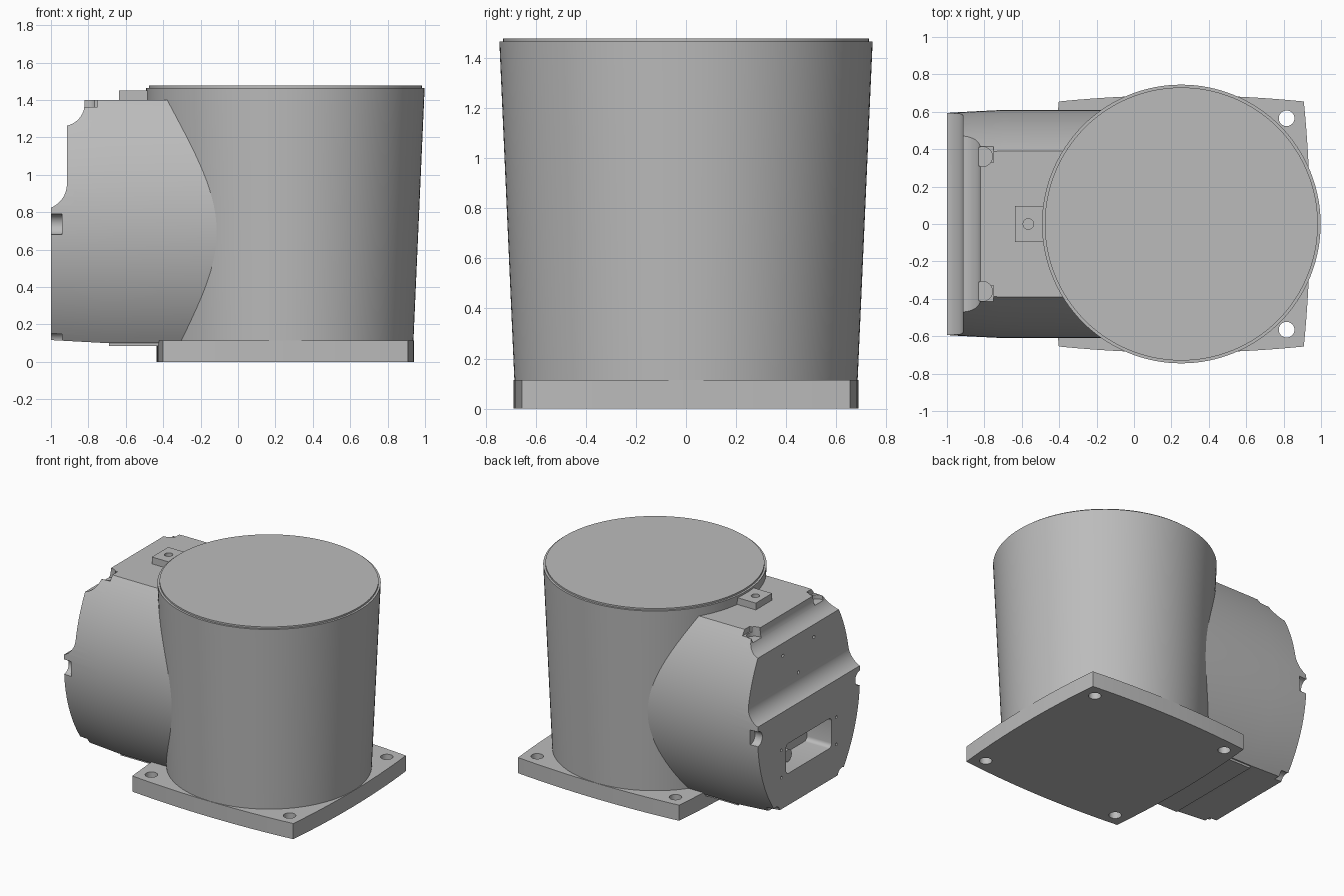
import bpy, bmesh, math
from mathutils import Matrix, Vector

cube = bpy.data.objects.get("Cube")
if cube:
    bpy.data.objects.remove(cube, do_unlink=True)

grey = bpy.data.materials.new("machine grey")
grey.use_nodes = True
grey.diffuse_color = (0.5, 0.5, 0.5, 1)
grey.node_tree.nodes["Principled BSDF"].inputs["Base Color"].default_value = (0.5, 0.5, 0.5, 1)

CX = 0.253       # axis of the upright body
MID = 0.75       # middle height of the side housing


def finish(name, bm):
    bmesh.ops.recalc_face_normals(bm, faces=bm.faces)
    mesh = bpy.data.meshes.new(name)
    bm.to_mesh(mesh)
    bm.free()
    mesh.materials.append(grey)
    ob = bpy.data.objects.new(name, mesh)
    bpy.context.collection.objects.link(ob)
    return ob


def loft(name, rings):
    """Skin a list of equal-length closed rings and cap both ends."""
    bm = bmesh.new()
    loops = [[bm.verts.new(p) for p in ring] for ring in rings]
    for a, b in zip(loops, loops[1:]):
        for i in range(len(a)):
            j = (i + 1) % len(a)
            bm.faces.new((a[i], a[j], b[j], b[i]))
    bm.faces.new(loops[0])
    bm.faces.new(loops[-1])
    return finish(name, bm)


def box(name, x0, x1, y0, y1, z0, z1):
    base = [(x0, y0), (x1, y0), (x1, y1), (x0, y1)]
    return loft(name, [[(x, y, z) for x, y in base] for z in (z0, z1)])


def rod(name, start, end, r, seg=32):
    start, end = Vector(start), Vector(end)
    axis = end - start
    turn = axis.to_track_quat('Z', 'Y').to_matrix().to_4x4()
    bm = bmesh.new()
    bmesh.ops.create_cone(bm, cap_ends=True, segments=seg, radius1=r, radius2=r,
                          depth=axis.length,
                          matrix=Matrix.Translation((start + end) / 2) @ turn)
    return finish(name, bm)


def cut(target, cutters):
    for c in cutters:
        c.hide_render = True
        mod = target.modifiers.new("cut", 'BOOLEAN')
        mod.operation = 'DIFFERENCE'
        mod.solver = 'EXACT'
        mod.object = c
        with bpy.context.temp_override(object=target, active_object=target):
            bpy.ops.object.modifier_apply(modifier=mod.name)
        bpy.data.objects.remove(c, do_unlink=True)


def arc(cx, cz, r, a0, a1, n=12):
    return [(cx + r * math.cos(math.radians(a0 + (a1 - a0) * i / n)),
             cz + r * math.sin(math.radians(a0 + (a1 - a0) * i / n))) for i in range(n + 1)]


# Upright tapered body with a thin raised lid
def circle(r, z, n=128):
    return [(CX + r * math.cos(math.tau * i / n), r * math.sin(math.tau * i / n), z)
            for i in range(n)]


body = loft("tapered_body", [circle(0.684, 0.09), circle(0.745, 1.465),
                             circle(0.73, 1.465), circle(0.73, 1.477)])

# Square base plate with gently bowed sides and four bolt holes
outline = []
for k in range(4):
    a = k * math.pi / 2
    for i in range(16):
        t = -1 + i / 8
        u, v = 0.688 - 0.033 * t * t, 0.655 * t
        outline.append((CX + u * math.cos(a) - v * math.sin(a),
                        u * math.sin(a) + v * math.cos(a)))
plate = loft("base_plate", [[(x, y, z) for x, y in outline] for z in (0, 0.115)])
cut(plate, [rod("bolt_cutter", (CX + sx * 0.563, sy * 0.565, -0.1),
                (CX + sx * 0.563, sy * 0.565, 0.3), 0.042)
            for sx in (-1, 1) for sy in (-1, 1)])

# Side housing: flat top and bottom, bulging flanks, slight taper at the end
flank = arc(-0.46, MID, 1.07, -37.4, 37.4, 32)
section = flank + [(-y, z) for y, z in reversed(flank)]


def housing_ring(x, s):
    return [(x, y * s, MID + (z - MID) * (s if z < MID else 1)) for y, z in section]


housing = loft("side_housing", [housing_ring(-1, 0.975), housing_ring(-0.7, 1),
                                housing_ring(0, 1)])

# Stepped end profile with two concave fillets, swept across the width
step = ([(-1.3, 0.82)] + arc(-1.05, 0.95, 0.135, -68, 0)
        + arc(-0.94, 1.38, 0.12, -78, 0) + [(-0.82, 1.6), (-1.3, 1.6)])
cutters = [loft("step_cutter", [[(x, y, z) for x, z in step] for y in (-1, 1)])]

# Screw recesses on the rim, connector opening and small threaded holes
for s in (-1, 1):
    cutters += [
        box("slot_cutter", -0.86, -0.75, s * 0.372 - 0.043, s * 0.372 + 0.043, 1.36, 1.6),
        rod("bowl_cutter", (-0.81, s * 0.36, 1.33), (-0.81, s * 0.36, 1.6), 0.053),
        rod("side_notch_cutter", (-1.2, s * 0.595, 0.735), (-0.94, s * 0.595, 0.735), 0.055),
        rod("low_notch_cutter", (-1.2, s * 0.385, 0.108), (-0.94, s * 0.385, 0.108), 0.048),
        rod("hole_cutter", (-1.1, s * 0.18, 1.17), (-0.88, s * 0.18, 1.17), 0.012, 12),
    ]
    cutters += [rod("hole_cutter", (-1.1, s * 0.32, z), (-0.96, s * 0.32, z), 0.01, 12)
                for z in (0.35, 0.55)]
cutters.append(rod("hole_cutter", (-1.1, 0, 0.98), (-0.88, 0, 0.98), 0.012, 12))
corners = []
for y, z, a in ((0.235, 0.54, 0), (-0.235, 0.54, 90), (-0.235, 0.38, 180), (0.235, 0.38, 270)):
    corners += arc(y, z, 0.03, a, a + 90, 5)
cutters.append(loft("opening_cutter", [[(x, y, z) for y, z in corners] for x in (-1.2, -0.8)]))
cut(housing, cutters)

# Connector pins inside the opening
pins = [rod("connector_pin", (-0.9, y, 0.4), (-0.78, y, 0.4), 0.045) for y in (0.1, 0.19)]

# Foot pad under the housing
foot = box("foot_pad", -0.69, -0.38, -0.38, 0.38, 0.085, 0.13)

# Lifting lug on top with a hole
lug = box("top_lug", -0.635, -0.42, -0.095, 0.095, 1.38, 1.45)
cut(lug, [rod("lug_cutter", (-0.565, 0, 1.405), (-0.565, 0, 1.6), 0.028)])

for ob in [body, plate, housing, foot, lug] + pins:
    bpy.ops.object.select_all(action='DESELECT')
    ob.select_set(True)
    bpy.context.view_layer.objects.active = ob
    bpy.ops.object.shade_smooth_by_angle(angle=math.radians(25))
